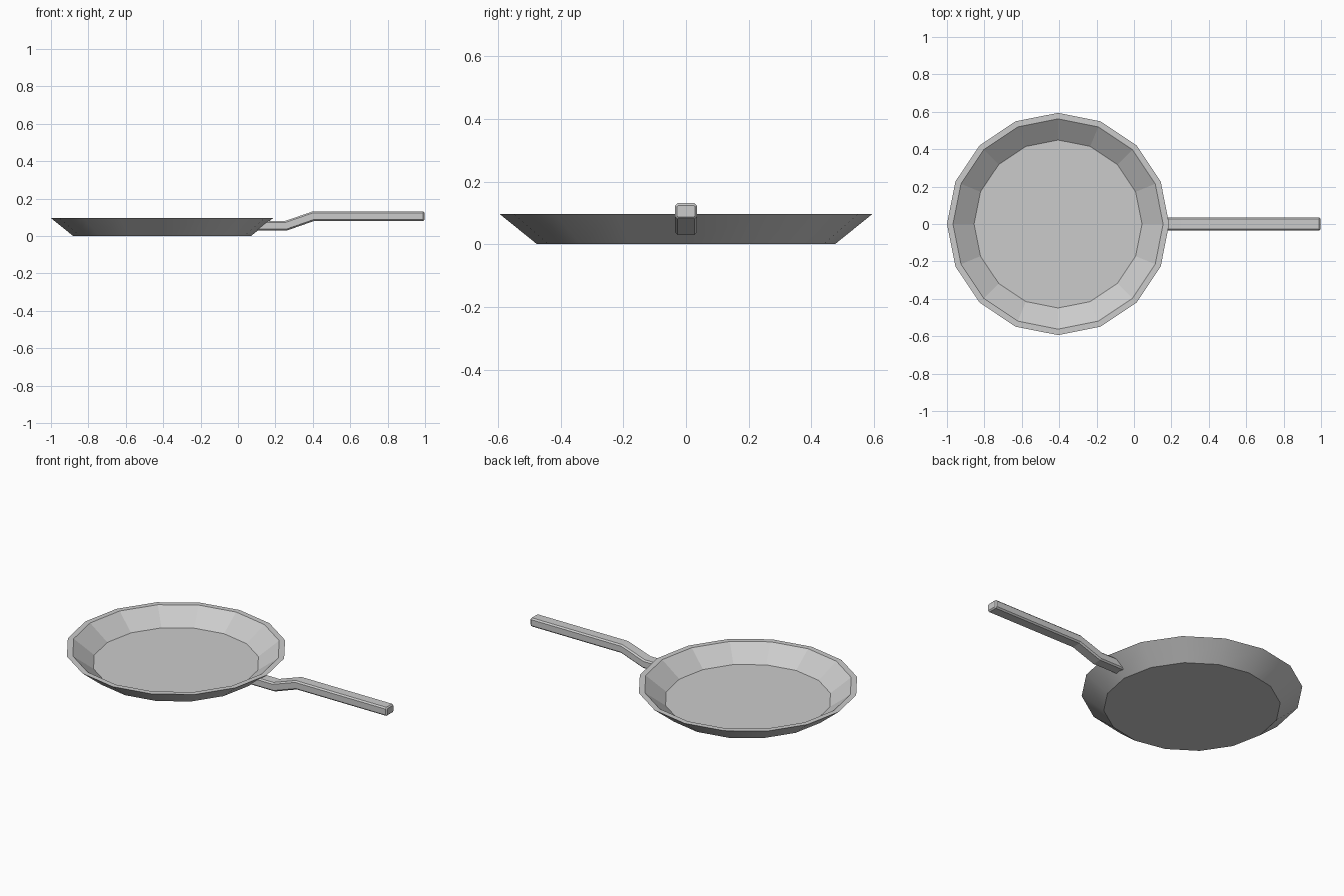
import bpy, bmesh
from math import cos, sin, pi, radians

if "Cube" in bpy.data.objects:
    bpy.data.objects.remove(bpy.data.objects["Cube"])

SIDES, CX = 16, -0.406


def make_object(name, bm):
    bmesh.ops.recalc_face_normals(bm, faces=bm.faces)
    mesh = bpy.data.meshes.new(name)
    bm.to_mesh(mesh)
    bm.free()
    obj = bpy.data.objects.new(name, mesh)
    bpy.context.collection.objects.link(obj)
    return obj


def loft(bm, rings):
    """Skin a list of equal-length point rings and cap both ends."""
    loops = [[bm.verts.new(p) for p in ring] for ring in rings]
    walls = []
    for a, b in zip(loops, loops[1:]):
        n = len(a)
        walls.append([bm.faces.new((a[i], a[(i + 1) % n], b[(i + 1) % n], b[i]))
                      for i in range(n)])
    bm.faces.new(loops[0])
    bm.faces.new(loops[-1])
    return walls


# Pan: underside, outer wall, flat rim, inner wall, cooking floor
profile = [(0.475, 0.0), (0.594, 0.096), (0.562, 0.096), (0.449, 0.011)]
bm = bmesh.new()
walls = loft(bm, [[(CX + r * cos(2 * pi * i / SIDES), r * sin(2 * pi * i / SIDES), z)
                   for i in range(SIDES)] for r, z in profile])
# Outer wall is smooth, the inside is faceted
for f in walls[0]:
    f.smooth = True
for e in bm.edges:
    if e.calc_face_angle(0) > radians(30):
        e.smooth = False
make_object("pan", bm)


# Handle: chamfered bar cranked upward away from the pan
def section(x, z, half_w=0.035, half_h=0.0255, c=0.008, shear=0.0):
    w, h = half_w, half_h
    pts = [(w, h - c), (w - c, h), (c - w, h), (-w, h - c),
           (-w, c - h), (c - w, -h), (w - c, -h), (w, c - h)]
    return [(x + shear * dz, y, z + dz) for y, dz in pts]


bm = bmesh.new()
loft(bm, [
    section(0.127, 0.055, shear=1.24),      # end buried in the sloping wall
    section(0.256, 0.055, shear=-0.2),
    section(0.401, 0.1055, shear=-0.15),
    section(0.990, 0.1055),
    section(0.997, 0.1055, 0.028, 0.0185, 0.003),
])
make_object("handle", bm)
